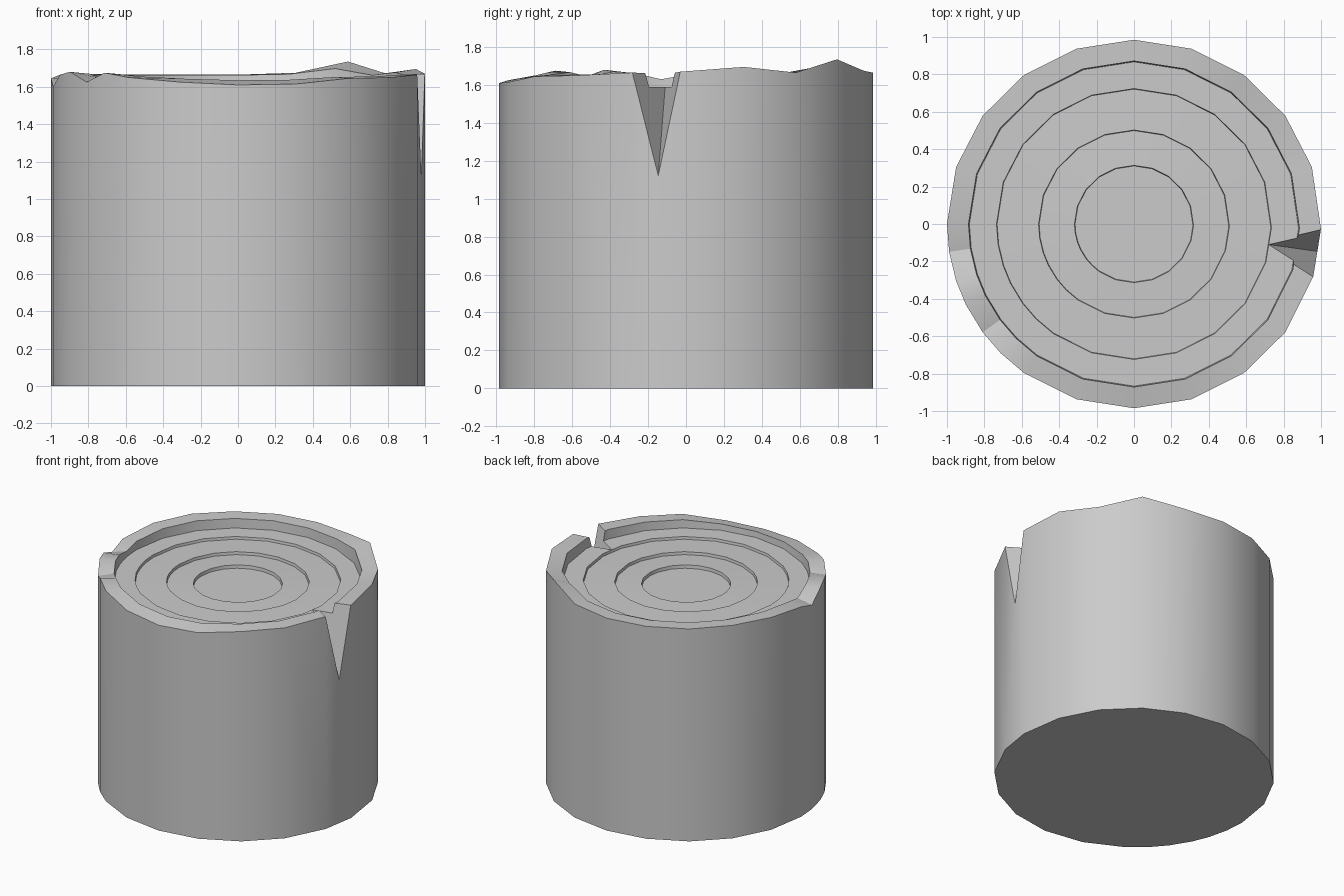
import bpy, bmesh
from math import sin, cos, radians
from mathutils import Vector

if "Cube" in bpy.data.objects:
    bpy.data.objects.remove(bpy.data.objects["Cube"])

# Ragged bark rim: angle in degrees -> height
RIM = [(-1.5, 1.67), (18, 1.695), (36, 1.665), (54, 1.735), (72, 1.675), (90, 1.665),
       (108, 1.665), (126, 1.665), (144, 1.67), (162, 1.665), (180, 1.645),
       (188.7, 1.60), (198, 1.665), (206, 1.68), (216, 1.625), (224.5, 1.675),
       (234, 1.65), (252, 1.625), (270, 1.61), (288, 1.615), (306, 1.645),
       (324, 1.65), (343.5, 1.665)]
N = len(RIM)
# Stepped growth rings: radius, upper level, lower level
RINGS = [(0.735, 1.59, 1.57), (0.51, 1.575, 1.553), (0.318, 1.56, 1.535)]


def loop(bm, r, height):
    return [bm.verts.new((r * cos(radians(a)), r * 0.985 * sin(radians(a)), height(z)))
            for a, z in RIM]


def bridge(bm, a, b):
    for i in range(N):
        j = (i + 1) % N
        bm.faces.new((a[i], a[j], b[j], b[i]))


def make_object(name, bm):
    bmesh.ops.recalc_face_normals(bm, faces=bm.faces[:])
    mesh = bpy.data.meshes.new(name)
    bm.to_mesh(mesh)
    bm.free()
    ob = bpy.data.objects.new(name, mesh)
    bpy.context.collection.objects.link(ob)
    return ob


# Stump: wall, bark rim, then rings stepping down to the middle
bm = bmesh.new()
loops = [loop(bm, 1.0, lambda z: 0.0),
         loop(bm, 1.0, lambda z: z),
         loop(bm, 0.885, lambda z: 0.5 * (z + 1.66)),
         loop(bm, 0.88, lambda z: 1.59)]
for r, hi, lo in RINGS:
    loops.append(loop(bm, r, lambda z: hi))
    loops.append(loop(bm, r - 0.003, lambda z: lo))
for a, b in zip(loops, loops[1:]):
    bridge(bm, a, b)
bm.faces.new(loops[0])
bm.faces.new(loops[-1])
stump = make_object("tree_stump", bm)

# Split in the bark: a wedge cutter through the right side
A, B = Vector((0.72, -0.11, 1.59)), Vector((0.97, -0.145, 1.14))
C, D = Vector((1.0, -0.03, 1.67)), Vector((0.94, -0.27, 1.66))
points = [A + 0.3 * (A - B), B + 0.1 * (B - A)]
points += [P + 0.3 * (P - B) + 0.2 * (P - A) for P in (C, D)]
bm = bmesh.new()
v = [bm.verts.new(p) for p in points]
for f in ((0, 1, 2), (0, 3, 1), (0, 2, 3), (1, 3, 2)):
    bm.faces.new([v[i] for i in f])
cutter = make_object("split_cutter", bm)
cutter.hide_render = True

mod = stump.modifiers.new("split", 'BOOLEAN')
mod.operation = 'DIFFERENCE'
mod.solver = 'EXACT'
mod.object = cutter
bpy.context.view_layer.objects.active = stump
stump.select_set(True)
cutter.select_set(False)
bpy.ops.object.modifier_apply(modifier=mod.name)
bpy.data.objects.remove(cutter, do_unlink=True)
bpy.ops.object.shade_smooth_by_angle(angle=radians(25))
